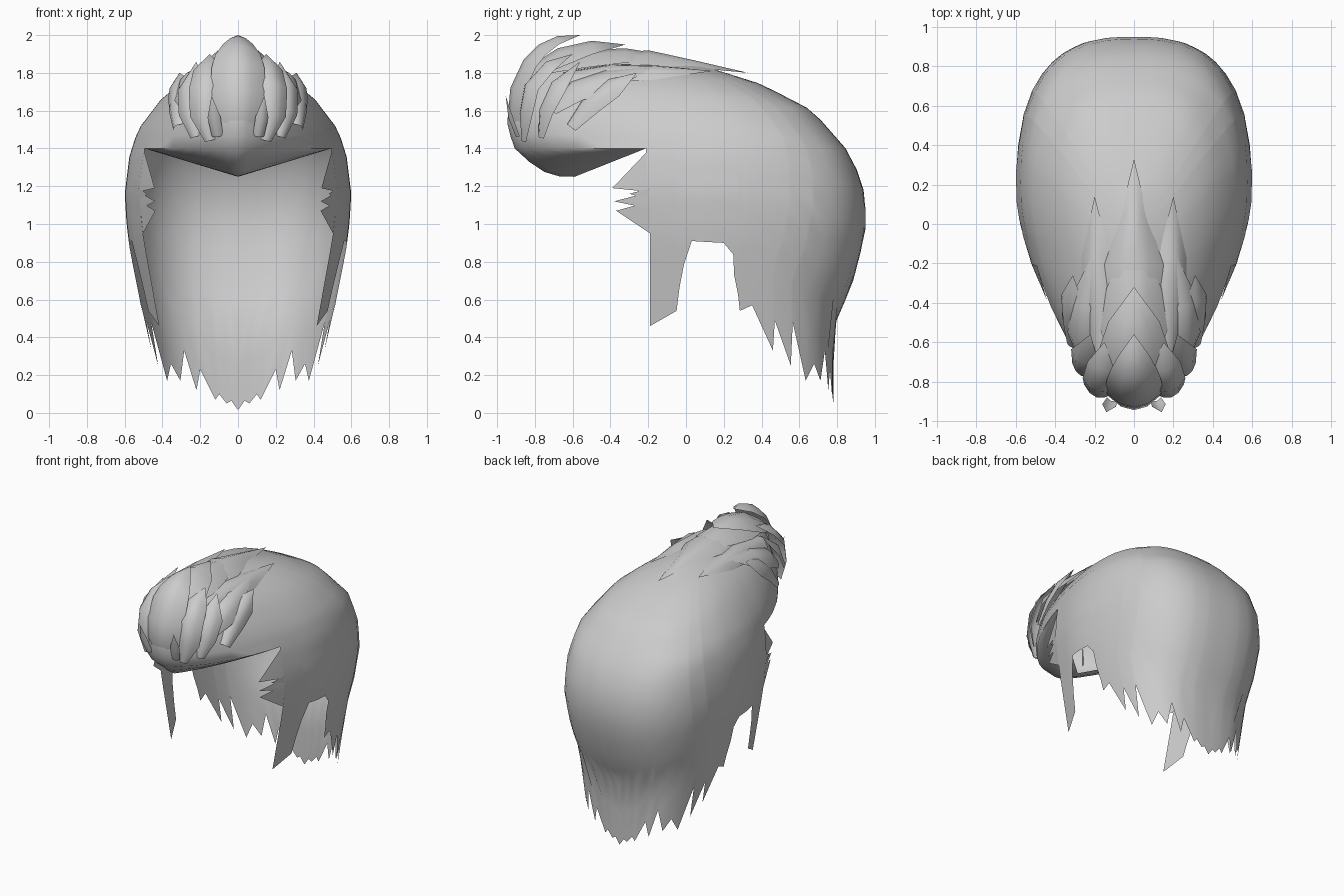
import bpy, bmesh, math
from mathutils import Vector

if "Cube" in bpy.data.objects:
    bpy.data.objects.remove(bpy.data.objects["Cube"])

hair = bpy.data.materials.new("hair_grey")
hair.diffuse_color = (0.6, 0.6, 0.6, 1)
hair.use_nodes = True
hair.node_tree.nodes["Principled BSDF"].inputs["Base Color"].default_value = hair.diffuse_color
YS = 0.15
# rings from crown to hem: front y, front z, side x, side z, side y, back y, back z
RINGS = [(-.50, 1.90, .00, 1.87, -.20, .02, 1.86), (-.72, 1.86, .24, 1.79, -.05, .40, 1.74),
         (-.86, 1.78, .40, 1.67, .08, .67, 1.60), (-.93, 1.65, .53, 1.50, YS, .88, 1.36),
         (-.95, 1.55, .575, 1.36, YS, .95, 1.15), (-.92, 1.43, .60, 1.16, YS, .95, .95),
         (-.88, 1.34, .59, 1.00, YS, .88, .68), (-.88, 1.25, .575, .88, YS, .78, .45),
         (-.88, 1.00, .48, .40, YS, .78, .00), (-.88, .80, .42, .00, YS, .77, -.30)]


def ring(v):
    i = min(int(v), len(RINGS) - 2)
    return [a + (b - a) * (v - i) for a, b in zip(RINGS[i], RINGS[i + 1])]


def surf(c, v):
    """Head surface: c runs -1 front to 1 back, v runs crown to hem."""
    yf, zf, w, zs, ys, yb, zb = ring(v)
    n = 2.7 if c > 0 else 1.5
    a = min(abs(c), 1)
    x = w * (1 - a ** n) ** (1 / n)
    ye, ze = (yb, zb) if c > 0 else (yf, zf)
    return Vector((x, ys + (ye - ys) * a, zs + (ze - zs) * a * a))


def v_at(c, z):
    lo, hi = 0.0, len(RINGS) - 1.0
    for _ in range(30):
        m = (lo + hi) / 2
        lo, hi = (m, hi) if surf(c, m).z > z else (lo, m)
    return lo


def solve(z, y=None, x=None):
    c = 0.0
    for _ in range(25):
        yf, zf, w, zs, ys, yb, zb = ring(v_at(c, z))
        if y is not None:
            c = (y - ys) / (yb - ys) if y > ys else (y - ys) / (ys - yf)
        else:
            c = (1 - min(x / w, 1) ** 2.7) ** (1 / 2.7)
    return c


def grid(bm, cols):
    """Skin a list of equally long point columns."""
    vs = [[bm.verts.new(p) for p in col] for col in cols]
    for a, b in zip(vs, vs[1:]):
        for i in range(len(a) - 1):
            bm.faces.new((a[i], a[i + 1], b[i + 1], b[i]))


def finish(bm, name, mirror=True, angle=60):
    bmesh.ops.remove_doubles(bm, verts=bm.verts, dist=0.0008)
    bmesh.ops.recalc_face_normals(bm, faces=bm.faces)
    centre = Vector((0, 0, 1.3))
    if sum(f.normal.dot(f.calc_center_median() - centre) * f.calc_area() for f in bm.faces) < 0:
        bmesh.ops.reverse_faces(bm, faces=bm.faces)
    me = bpy.data.meshes.new(name)
    bm.to_mesh(me)
    bm.free()
    me.materials.append(hair)
    ob = bpy.data.objects.new(name, me)
    bpy.context.collection.objects.link(ob)
    if mirror:
        m = ob.modifiers.new("mirror", 'MIRROR')
        m.merge_threshold = 0.001
    bpy.context.view_layer.objects.active = ob
    ob.select_set(True)
    bpy.ops.object.shade_smooth_by_angle(angle=math.radians(angle))
    ob.select_set(False)
    return ob


# ragged hem: sideburn, ear gap and side strands as (y, z), then back strands as (x, z)
SIDE = [(-.19, .46), (-.05, .54), (-.035, .66), (-.01, .79), (.03, .91), (.11, .905), (.2, .90),
        (.25, .84), (.255, .73), (.275, .63), (.285, .54), (.35, .57), (.46, .33), (.47, .49),
        (.555, .25), (.565, .48)]
BACK = [(.375, .17), (.355, .26), (.305, .17), (.285, .33), (.22, .12), (.20, .23), (.12, .07),
        (.10, .10), (.06, .05), (.035, .065), (0, .015)]
hem = [(solve(z, y=y), z) for y, z in SIDE] + [(solve(z, x=x), z) for x, z in BACK]
hem.sort()
corner = hem[0][0]
front = [-1, -.985, -.95, -.88, -.78, -.66, -.52, -.41, corner]

# cap: dome, curtain at sides and back, and the underside of the front roll
bm = bmesh.new()
dome = []
for c in front + [h[0] for h in hem[1:]]:
    vt = v_at(c, 1.4)
    dome.append([surf(c, vt * k / 9) for k in range(10)])
grid(bm, dome)
curtain = []
for c, z in hem:
    a, b = v_at(c, 1.4), v_at(c, z)
    curtain.append([surf(c, a + (b - a) * k / 10) for k in range(11)])
grid(bm, curtain)
under = []
end = surf(corner, v_at(corner, 1.4))
for c in front:
    e = surf(c, v_at(c, 1.4))
    t = e.x / end.x
    h = Vector((end.x * t, -.59 + (end.y + .59) * t, 1.25 + .15 * t))
    under.append([e.lerp(h, k / 4) - Vector((0, 0, .05 * (1 - t) * math.sin(math.pi * k / 4)))
                  for k in range(5)])
grid(bm, under)
finish(bm, "hair_cap")

# small spikes in front of the ears
bm = bmesh.new()
for tri in [((-.19, 1.4), (-.39, 1.19), (-.19, 1.17)), ((-.19, 1.19), (-.30, 1.16), (-.19, 1.13)),
            ((-.19, 1.17), (-.38, 1.12), (-.19, 1.08)), ((-.19, 1.12), (-.37, 1.07), (-.19, .95))]:
    bm.faces.new([bm.verts.new(surf(k, v_at(k, z))) for k, z in
                  [(solve(z, y=y), z) for y, z in tri]])
finish(bm, "temple_spikes")


def lock(name, pts, widths, mirror=True):
    """Arched strand along a path, pointed where the width is zero."""
    bm = bmesh.new()
    P = [Vector(p) for p in pts]
    cols = []
    for i, p in enumerate(P):
        tan = (P[min(i + 1, len(P) - 1)] - P[max(i - 1, 0)]).normalized()
        out = (p - Vector((0, -.35, 1.35))).normalized()
        side = tan.cross(out).normalized()
        up = side.cross(tan)
        cols.append([p + side * widths[i] * s - up * abs(widths[i]) * .55 * s * s
                     for s in (-1, -.5, 0, .5, 1)])
    grid(bm, cols)
    return finish(bm, name, mirror)


# centre locks layered along the crown
lock("crown_lock_low", [(0, -.60, 1.86), (0, -.40, 1.90), (0, -.20, 1.92), (0, .05, 1.865), (0, .33, 1.80)],
     [.12, .16, .15, .07, 0], False)
lock("crown_lock_mid", [(0, -.75, 1.86), (0, -.55, 1.92), (0, -.32, 1.93), (0, -.04, 1.885)],
     [.12, .17, .14, 0], False)
lock("crown_lock_high", [(0, -.85, 1.82), (0, -.68, 1.93), (0, -.50, 1.97), (0, -.32, 1.95)],
     [.12, .18, .13, 0], False)
lock("front_roll", [(0, -.88, 1.40), (0, -.945, 1.55), (0, -.93, 1.72), (0, -.86, 1.87), (0, -.78, 1.95),
                    (0, -.68, 1.995), (0, -.56, 2.0)], [.08, .13, .145, .14, .12, .08, 0], False)
# mirrored side locks
lock("side_lock_long", [(.17, -.65, 1.80), (.19, -.40, 1.84), (.21, -.17, 1.835), (.20, .14, 1.81)],
     [.07, .10, .08, 0])
lock("side_lock_mid", [(.25, -.72, 1.62), (.28, -.60, 1.74), (.27, -.42, 1.80), (.22, -.17, 1.83)],
     [.05, .10, .10, 0])
lock("side_lock_low", [(.33, -.62, 1.52), (.34, -.52, 1.66), (.34, -.40, 1.75), (.31, -.26, 1.80)],
     [.04, .08, .08, 0])
lock("front_lock_inner", [(.15, -.87, 1.44), (.19, -.88, 1.58), (.19, -.85, 1.74), (.17, -.74, 1.86),
                          (.15, -.60, 1.90)], [.03, .08, .09, .08, 0])
lock("front_lock_outer", [(.23, -.78, 1.46), (.27, -.77, 1.60), (.27, -.70, 1.75), (.22, -.56, 1.86)],
     [.03, .07, .08, 0])
lock("front_wisp", [(.11, -.90, 1.46), (.13, -.94, 1.56), (.14, -.955, 1.68)], [.03, .035, 0])
